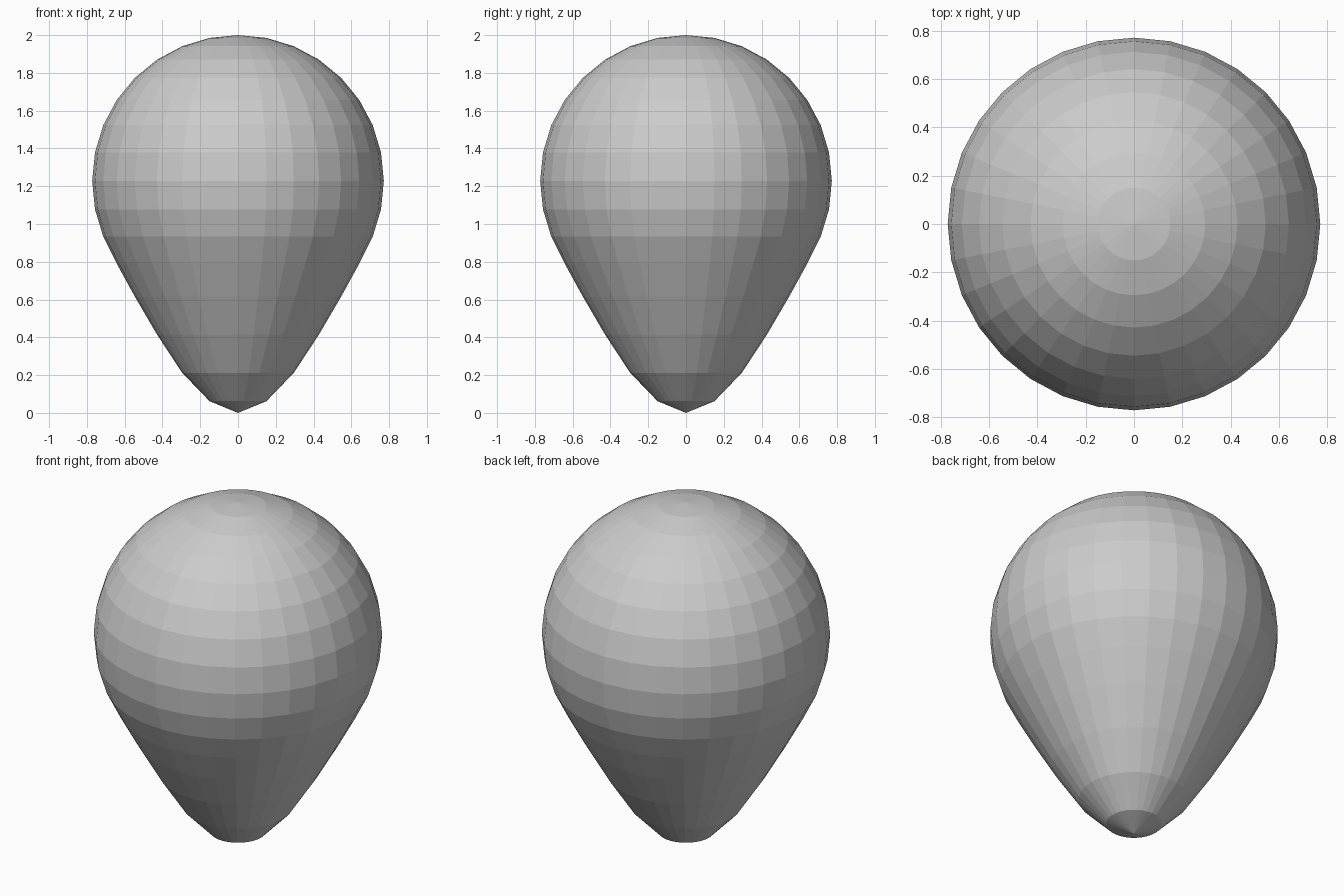
import bpy

if "Cube" in bpy.data.objects:
    bpy.data.objects.remove(bpy.data.objects["Cube"])

# Balloon envelope: flat-shaded UV sphere, 32 x 16, lower rings pulled down to a tip
R = 0.772
CENTRE = 2.0 - R
bpy.ops.mesh.primitive_uv_sphere_add(segments=32, ring_count=16, radius=R)
balloon = bpy.context.object
balloon.name = "balloon"

# Heights of the tapered rings, keyed by distance from the axis
taper = [(0.0, 0.0), (0.151, 0.062), (0.295, 0.212), (0.429, 0.415),
         (0.546, 0.615), (0.642, 0.79), (0.713, 0.933)]

for v in balloon.data.vertices:
    z = v.co.z + CENTRE
    if v.co.z < -0.25:
        r = v.co.xy.length
        z = min(taper, key=lambda p: abs(p[0] - r))[1]
    v.co.z = z
balloon.data.update()
